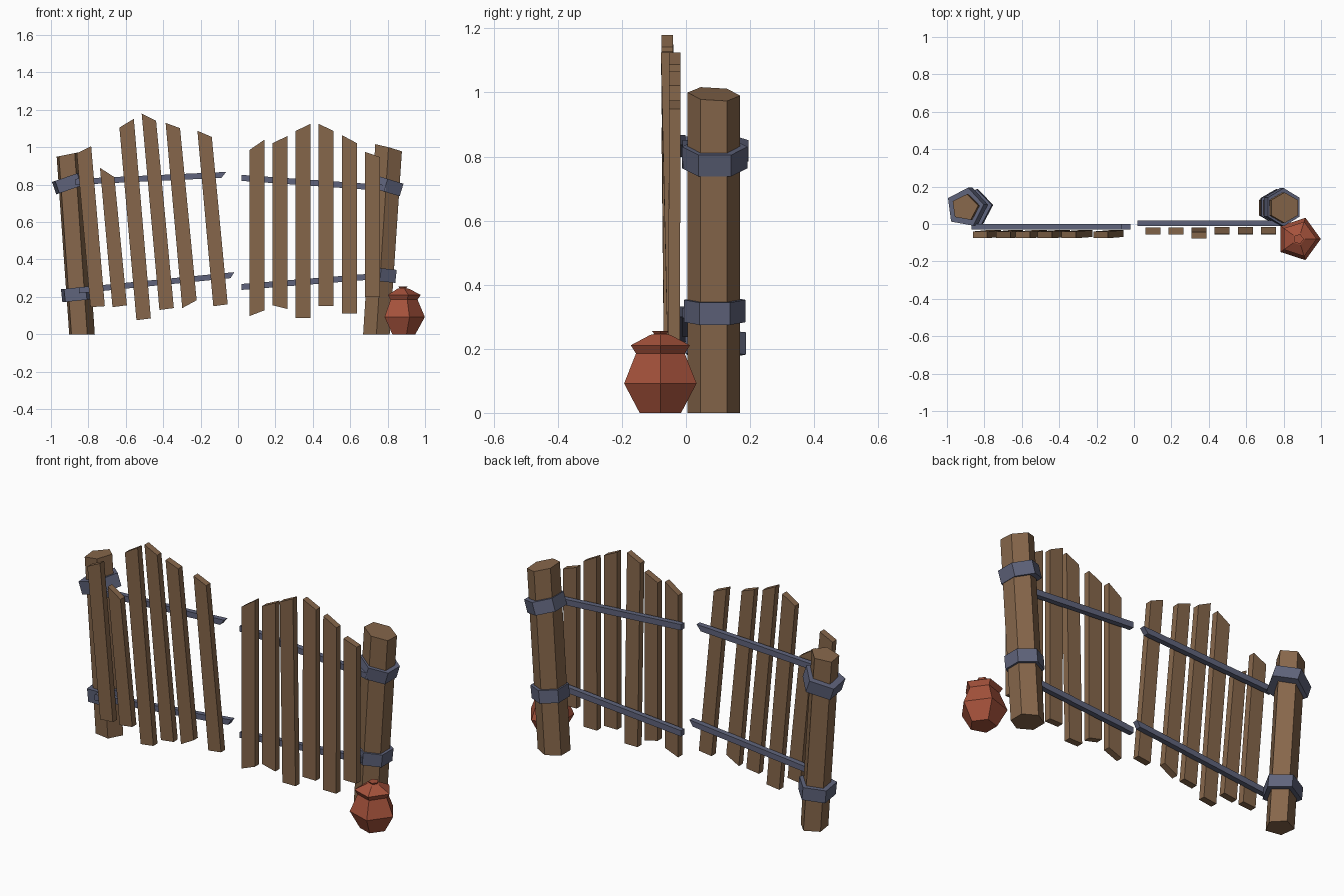
import bpy
from math import cos, sin, tan, radians

if "Cube" in bpy.data.objects:
    bpy.data.objects.remove(bpy.data.objects["Cube"])


def material(name, rgb):
    m = bpy.data.materials.new(name)
    m.diffuse_color = (*rgb, 1)
    m.use_nodes = True
    m.node_tree.nodes["Principled BSDF"].inputs["Base Color"].default_value = m.diffuse_color
    return m


WOOD = material("wood", (0.24, 0.135, 0.07))
IRON = material("iron", (0.115, 0.127, 0.2))
CLAY = material("clay", (0.38, 0.085, 0.045))


def loft(name, rings, mat):
    """Skin a stack of equal-sized rings (bottom to top) and cap both ends."""
    n = len(rings[0])
    verts = [v for r in rings for v in r]
    faces = [tuple(reversed(range(n))), tuple(range(len(verts) - n, len(verts)))]
    for k in range(len(rings) - 1):
        for i in range(n):
            j = (i + 1) % n
            faces.append((k * n + i, k * n + j, k * n + n + j, k * n + n + i))
    mesh = bpy.data.meshes.new(name)
    mesh.from_pydata(verts, [], faces)
    mesh.materials.append(mat)
    ob = bpy.data.objects.new(name, mesh)
    bpy.context.collection.objects.link(ob)
    return ob


def ring(cx, cy, z, r, n, rot=0, slope=0, slope_y=0):
    pts = []
    for i in range(n):
        a = radians(rot + 360 * i / n)
        dx, dy = r * cos(a), r * sin(a)
        pts.append((cx + dx, cy + dy, z + slope * dx + slope_y * dy))
    return pts


def post(name, n, rot, r, x0, x1, y, z1, slope, slope_y):
    loft(name, [ring(x0, y, 0, r, n, rot),
                ring(x1, y, z1, r, n, rot, slope, slope_y)], WOOD)


def band(name, n, rot, r, x, y, z, tilt):
    ob = loft(name, [ring(0, 0, -0.035, r, n, rot), ring(0, 0, 0.035, r, n, rot)], IRON)
    ob.location = (x, y, z)
    ob.rotation_euler.y = radians(tilt)


def plank(name, xb, zb, xt, zt, yb, yt, w=0.077, t=0.036):
    """Slanted board: left bottom/top x, and left/right heights of each end."""
    def end(x, z, y):
        return [(x, y, z[0]), (x + w, y, z[1]), (x + w, y + t, z[1]), (x, y + t, z[0])]
    loft(name, [end(xb, zb, yb), end(xt, zt, yt)], WOOD)


def bar(name, a, b, y, skew_b=0.0, h=0.016, t=0.029):
    """Rail from a=(x,z) to b=(x,z), with an optional slanted far end."""
    def end(p, s):
        return [(p[0] - s, y, p[1] - h), (p[0] - s, y + t, p[1] - h),
                (p[0] + s, y + t, p[1] + h), (p[0] + s, y, p[1] + h)]
    loft(name, [end(a, 0), end(b, skew_b)], IRON)


# Gate posts: five-sided on the left, six-sided on the right
post("left_post", 5, 8, 0.073, -0.838, -0.905, 0.088, 0.962, 0.2, 0.0)
post("right_post", 6, 30, 0.082, 0.74, 0.805, 0.087, 0.995, -0.27, -0.06)

# Iron bands round the posts
band("left_upper_band", 5, 8, 0.108, -0.893, 0.088, 0.812, -19)
band("left_lower_band", 5, 8, 0.1, -0.855, 0.088, 0.215, -6)
band("right_upper_band", 6, 30, 0.102, 0.79, 0.09, 0.797, 17)
band("right_lower_band", 6, 30, 0.096, 0.762, 0.09, 0.318, 6)

# Horizontal rails
bar("left_upper_rail", (-0.87, 0.815), (-0.076, 0.852), -0.03, 0.013)
bar("left_lower_rail", (-0.85, 0.235), (-0.03, 0.316), -0.03, 0.01)
bar("right_upper_rail", (0.018, 0.836), (0.79, 0.782), -0.011)
bar("right_lower_rail", (0.018, 0.253), (0.76, 0.312), -0.011)

# Left leaf planks: x bottom, z bottom pair, x top, z top pair
left = [(-0.789, (.145, .15), -0.862, (.968, 1.005)),
        (-0.671, (.145, .155), -0.738, (.89, .84)),
        (-0.543, (.075, .085), -0.634, (1.105, 1.152)),
        (-0.42, (.13, .14), -0.515, (1.18, 1.142)),
        (-0.298, (.14, .182), -0.387, (1.13, 1.102)),
        (-0.132, (.15, .16), -0.217, (1.088, 1.055))]
for i, (xb, zb, xt, zt) in enumerate(left):
    plank(f"left_plank_{i + 1}", xb, zb, xt, zt, -0.069, -0.076)

# Right leaf planks, upright: x, z bottom pair, z top pair, y at top
right = [(0.061, (.097, .128), (.985, 1.04), -.055),
         (0.185, (.155, .135), (1.022, 1.06), -.055),
         (0.308, (.087, .087), (1.087, 1.125), -.078),
         (0.431, (.15, .15), (1.125, 1.087), -.053),
         (0.555, (.112, .112), (1.065, 1.022), -.053),
         (0.678, (.2, .2), (.975, .948), -.053)]
for i, (x, zb, zt, yt) in enumerate(right):
    plank(f"right_plank_{i + 1}", x, zb, x, zt, -0.055, yt, w=0.08)

# Clay pot with flared rim, and a lid closing to a little knob
profile = [(.068, 0), (.119, .092), (.08, .185), (.097, .211),
           (.034, .243), (.02, .246), (.028, .256)]
loft("clay_pot", [ring(0.88, -0.08, z, r, 5, 0) for r, z in profile], CLAY)
